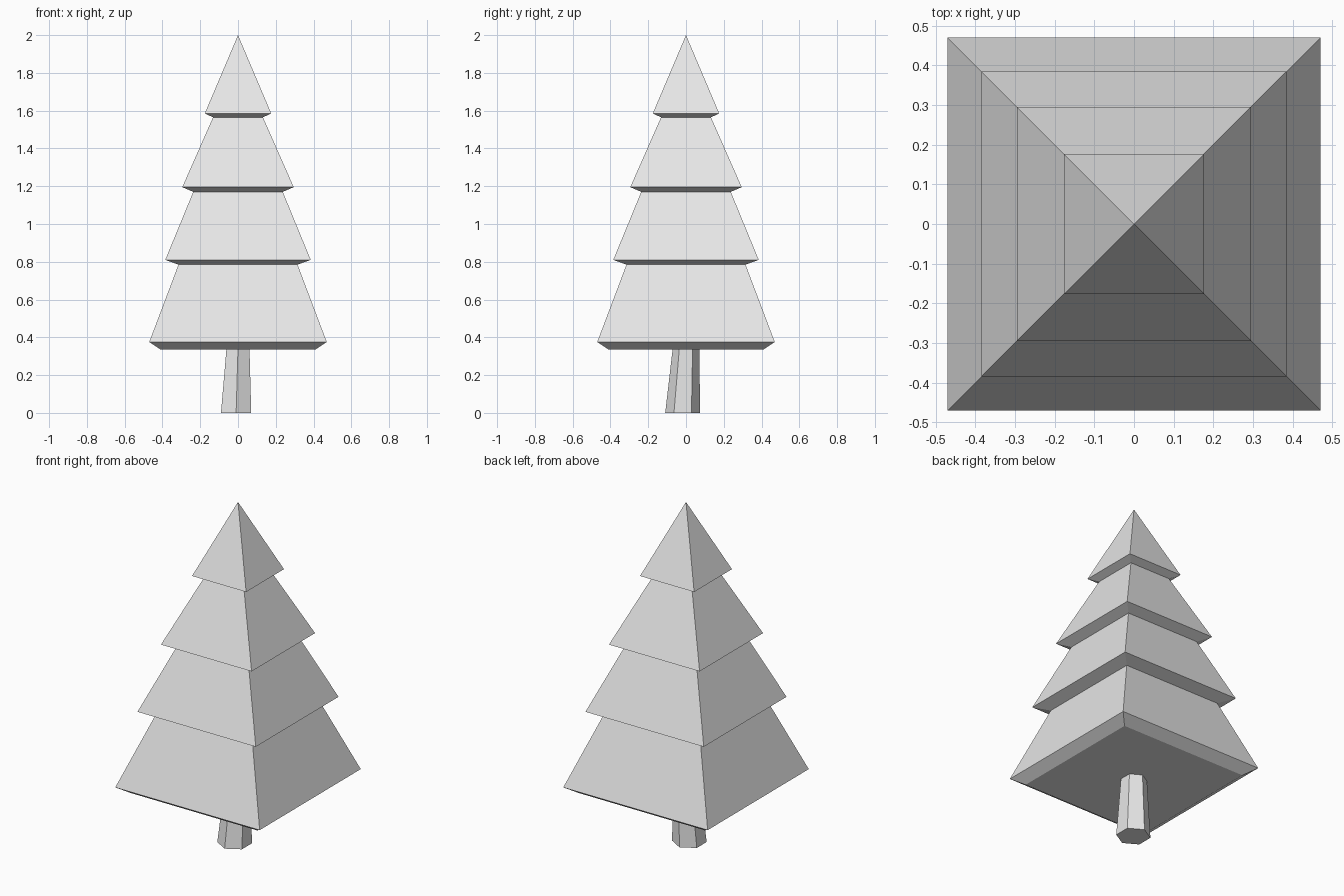
import bpy
import math

old = bpy.data.objects.get("Cube")
if old:
    bpy.data.objects.remove(old, do_unlink=True)

grey = bpy.data.materials.new("light grey")
grey.use_nodes = True
colour = (0.8, 0.8, 0.8, 1)
grey.diffuse_color = colour
grey.node_tree.nodes["Principled BSDF"].inputs["Base Color"].default_value = colour


def ring(sides, radius, z, turn, cx=0, cy=0):
    """Corners of a level regular polygon."""
    angles = [turn + math.tau * i / sides for i in range(sides)]
    return [(cx + radius * math.cos(a), cy + radius * math.sin(a), z) for a in angles]


def loft(name, rings, tip=None):
    """Skin stacked rings, closing the top with a cap or a pointed tip."""
    n = len(rings[0])
    verts = [v for r in rings for v in r]
    faces = [tuple(reversed(range(n)))]
    for k in range(len(rings) - 1):
        for i in range(n):
            j = (i + 1) % n
            faces.append((k * n + i, k * n + j, (k + 1) * n + j, (k + 1) * n + i))
    top = (len(rings) - 1) * n
    if tip:
        verts.append(tip)
        faces += [(top + i, top + (i + 1) % n, len(verts) - 1) for i in range(n)]
    else:
        faces.append(tuple(range(top, top + n)))
    mesh = bpy.data.meshes.new(name)
    mesh.from_pydata(verts, [], faces)
    mesh.materials.append(grey)
    obj = bpy.data.objects.new(name, mesh)
    bpy.context.collection.objects.link(obj)
    return obj


# Square foliage: each tier has a narrow neck and a wide rim (half width, height)
profile = [(0.41, 0.335), (0.47, 0.375),
           (0.315, 0.785), (0.385, 0.81),
           (0.237, 1.17), (0.295, 1.195),
           (0.132, 1.565), (0.176, 1.585)]
loft("foliage",
     [ring(4, half * math.sqrt(2), z, math.pi / 4) for half, z in profile],
     tip=(0, 0, 2))

# Six-sided trunk, leaning slightly and ending just inside the foliage
loft("trunk", [ring(6, 0.0925, 0, math.pi / 2, -0.01, -0.0175),
               ring(6, 0.07, 0.345, math.pi / 2)])
